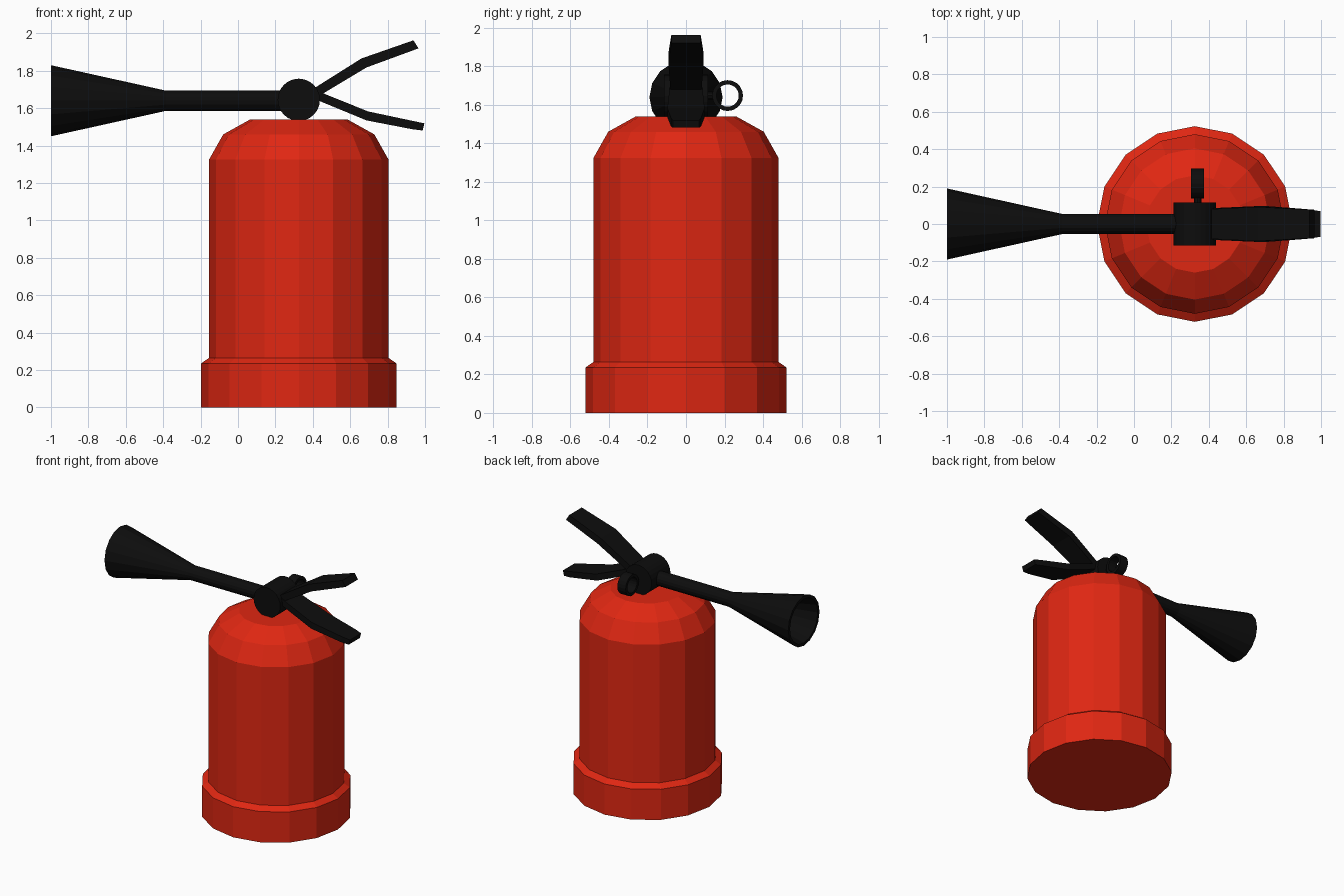
import bpy, bmesh, math
from mathutils import Matrix, Vector

if "Cube" in bpy.data.objects:
    bpy.data.objects.remove(bpy.data.objects["Cube"])

CX, VZ = 0.325, 1.64   # tank axis x, valve height


def material(name, rgb):
    m = bpy.data.materials.new(name)
    m.diffuse_color = (*rgb, 1)
    m.use_nodes = True
    m.node_tree.nodes["Principled BSDF"].inputs["Base Color"].default_value = m.diffuse_color
    return m


RED = material("signal red", (0.74, 0.02, 0.006))
BLACK = material("black", (0.004, 0.004, 0.004))


def finish(name, bm, mat):
    bmesh.ops.recalc_face_normals(bm, faces=bm.faces)
    me = bpy.data.meshes.new(name)
    bm.to_mesh(me)
    bm.free()
    me.materials.append(mat)
    ob = bpy.data.objects.new(name, me)
    bpy.context.collection.objects.link(ob)
    return ob


def loft(name, rings, mat, closed=False):
    """Skin a list of point rings; cap the ends or join last to first."""
    bm = bmesh.new()
    vs = [[bm.verts.new(p) for p in r] for r in rings]
    n = len(vs[0])
    pairs = list(zip(vs, vs[1:])) + ([(vs[-1], vs[0])] if closed else [])
    for a, b in pairs:
        for i in range(n):
            j = (i + 1) % n
            bm.faces.new((a[i], a[j], b[j], b[i]))
    if not closed:
        bm.faces.new(vs[0])
        bm.faces.new(vs[-1])
    return finish(name, bm, mat)


def lathe(name, profile, sides, mat, origin, axis="Z", closed=False):
    """Revolve (radius, height) points about an axis through origin."""
    rot = {"Z": Matrix.Identity(3),
           "X": Matrix.Rotation(math.pi / 2, 3, "Y"),
           "Y": Matrix.Rotation(-math.pi / 2, 3, "X")}[axis]
    rings = []
    for r, h in profile:
        angles = [2 * math.pi * i / sides for i in range(sides)]
        rings.append([Vector(origin) + rot @ Vector((r * math.cos(a), r * math.sin(a), h))
                      for a in angles])
    return loft(name, rings, mat, closed)


def lever(name, sections):
    """Flat bent bar from (top x, top z, bottom x, bottom z, half width)."""
    rings = [[(tx, -w, tz), (tx, w, tz), (bx, w, bz), (bx, -w, bz)]
             for tx, tz, bx, bz, w in sections]
    return loft(name, rings, BLACK)


# Tank with wider foot and stepped shoulder
lathe("tank", [(0.523, 0), (0.523, 0.235), (0.48, 0.265), (0.48, 1.325),
               (0.404, 1.46), (0.26, 1.54)], 16, RED, (CX, 0, 0))

# Valve drum lying across the top
lathe("valve", [(0.113, -0.114), (0.113, 0.114)], 24, BLACK, (CX, 0, 1.645), "Y")

# Hose and hollow discharge horn
lathe("hose_and_horn", [(0.054, 0.3), (0.054, -0.385), (0.19, -1.0),
                        (0.168, -1.0), (0.03, -0.42)], 16, BLACK, (0, 0, VZ), "X")

# Squeeze levers
lever("upper_lever", [(0.34, 1.665, 0.35, 1.62, 0.08), (0.42, 1.715, 0.44, 1.67, 0.08),
                      (0.66, 1.866, 0.687, 1.818, 0.092), (0.938, 1.963, 0.965, 1.92, 0.076)])
lever("lower_lever", [(0.34, 1.70, 0.33, 1.655, 0.085), (0.43, 1.69, 0.42, 1.645, 0.085),
                      (0.695, 1.583, 0.687, 1.535, 0.097), (0.94, 1.531, 0.93, 1.488, 0.078),
                      (0.997, 1.519, 0.987, 1.481, 0.068)])

# Safety pull ring and the short pin that holds it
lathe("pull_ring", [(0.08, -0.035), (0.08, 0.035), (0.058, 0.035), (0.058, -0.035)],
      20, BLACK, (0.34, 0.216, 1.648), "X", closed=True)
lathe("ring_pin", [(0.02, 0.1), (0.02, 0.15)], 8, BLACK, (0.34, 0, 1.648), "Y")
